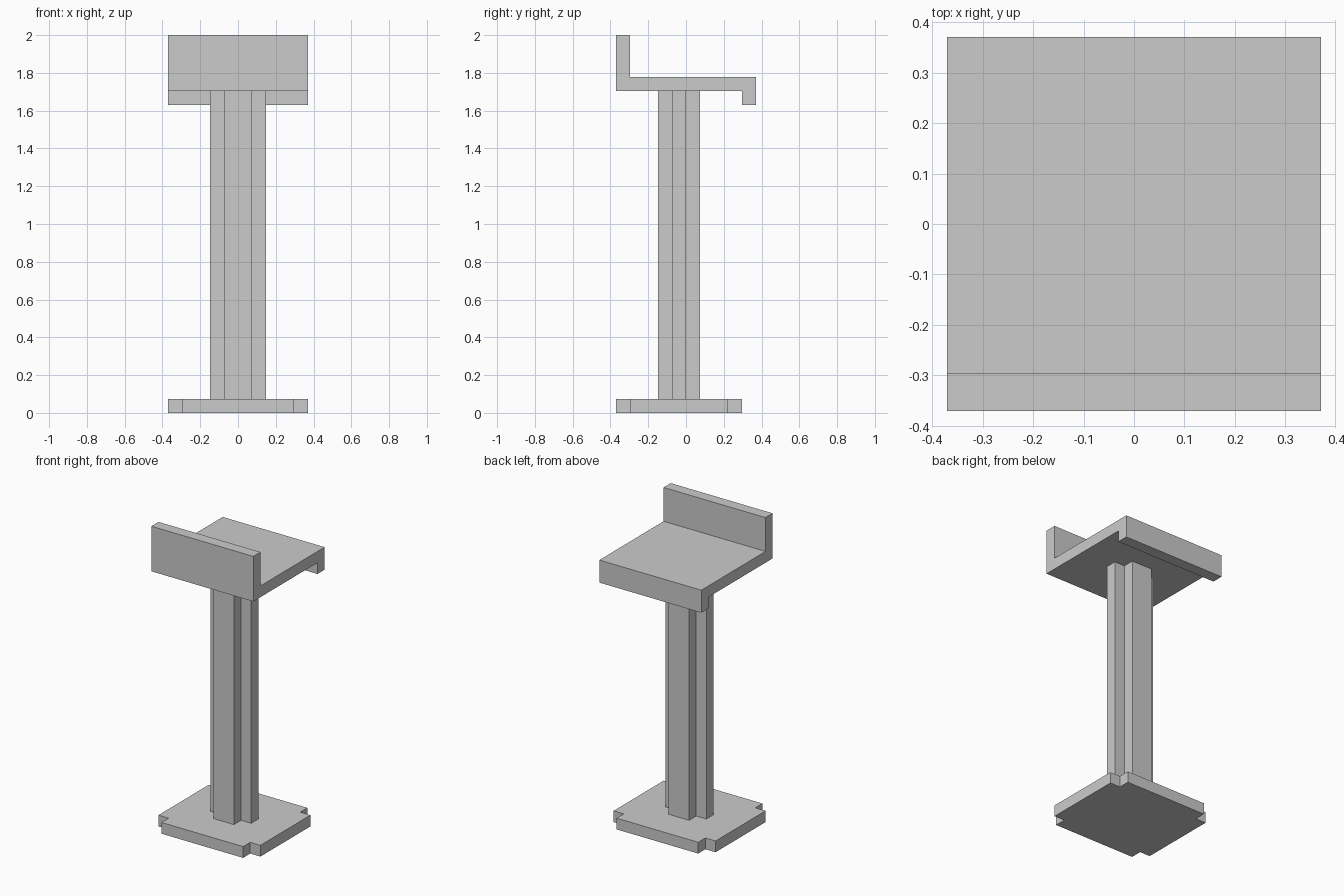
import bpy, bmesh
from mathutils import Vector

if "Cube" in bpy.data.objects:
    bpy.data.objects.remove(bpy.data.objects["Cube"])

U = 2 / 27  # grid unit of the model


def extrude_profile(name, points, to_3d, offset):
    """Extrude a closed 2D outline (in grid units) into a solid."""
    bm = bmesh.new()
    face = bm.faces.new([bm.verts.new(Vector(to_3d(*p)) * U) for p in points])
    result = bmesh.ops.extrude_face_region(bm, geom=[face])
    moved = [g for g in result["geom"] if isinstance(g, bmesh.types.BMVert)]
    bmesh.ops.translate(bm, verts=moved, vec=Vector(offset) * U)
    bmesh.ops.recalc_face_normals(bm, faces=bm.faces)
    mesh = bpy.data.meshes.new(name)
    bm.to_mesh(mesh)
    bm.free()
    obj = bpy.data.objects.new(name, mesh)
    bpy.context.collection.objects.link(obj)
    return obj


def notched_prism(name, x0, x1, y0, y1, z0, z1):
    """Upright block with a one-unit square notch in each vertical corner."""
    outline = [
        (x0 + 1, y0), (x1 - 1, y0), (x1 - 1, y0 + 1),
        (x1, y0 + 1), (x1, y1 - 1), (x1 - 1, y1 - 1),
        (x1 - 1, y1), (x0 + 1, y1), (x0 + 1, y1 - 1),
        (x0, y1 - 1), (x0, y0 + 1), (x0 + 1, y0 + 1),
    ]
    return extrude_profile(name, outline, lambda x, y: (x, y, z0), (0, 0, z1 - z0))


# Foot plate and cross-shaped post
notched_prism("base", -5, 5, -5, 4, 0, 1)
notched_prism("post", -2, 2, -2, 1, 1, 23)

# Seat with upright backrest and drop lip, as one side profile across x
seat_profile = [(-5, 23), (4, 23), (4, 22), (5, 22),
                (5, 24), (-4, 24), (-4, 27), (-5, 27)]
extrude_profile("seat", seat_profile, lambda y, z: (-5, y, z), (10, 0, 0))
